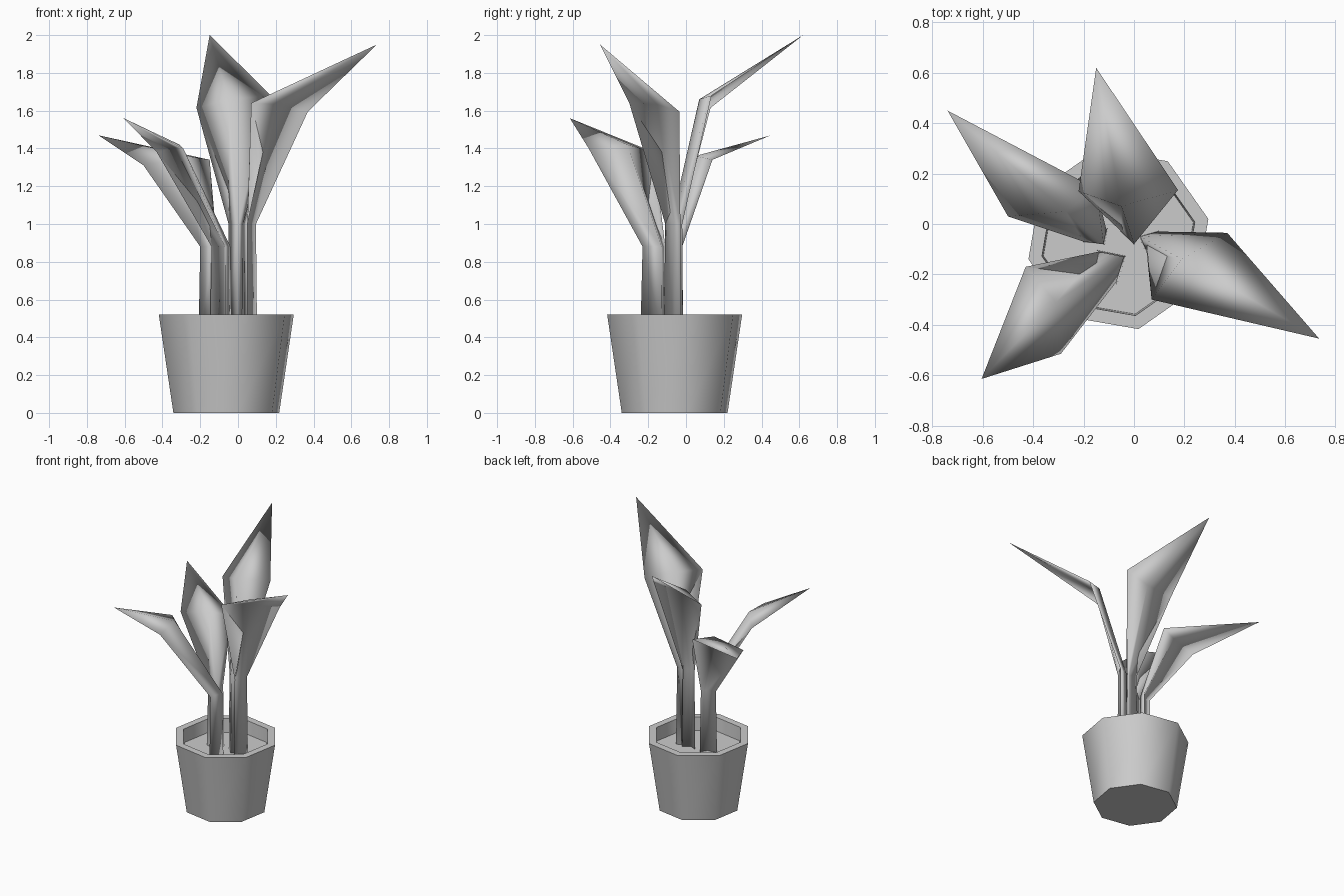
import bpy
import bmesh
from math import cos, sin, pi, radians
from mathutils import Vector

cube = bpy.data.objects.get("Cube")
if cube:
    bpy.data.objects.remove(cube, do_unlink=True)

# Single flat grey for the whole plant
grey = bpy.data.materials.new("light grey")
grey.use_nodes = True
COLOUR = (0.6, 0.6, 0.6, 1.0)
grey.diffuse_color = COLOUR
grey.node_tree.nodes["Principled BSDF"].inputs["Base Color"].default_value = COLOUR

POT_CENTRE = Vector((-0.062, -0.06, 0))
SOIL_Z = 0.42


def loft(name, rings, tip=None, smooth_angle=180):
    """Skin closed rings of points, cap the ends, or finish in a tip point."""
    bm = bmesh.new()
    rows = [[bm.verts.new(p) for p in ring] for ring in rings]
    n = len(rows[0])
    for low, high in zip(rows, rows[1:]):
        for i in range(n):
            j = (i + 1) % n
            bm.faces.new((low[i], low[j], high[j], high[i]))
    bm.faces.new(rows[0][::-1])
    if tip is None:
        bm.faces.new(rows[-1])
    else:
        end = bm.verts.new(tip)
        for i in range(n):
            bm.faces.new((rows[-1][i], rows[-1][(i + 1) % n], end))
    bmesh.ops.recalc_face_normals(bm, faces=bm.faces[:])
    mesh = bpy.data.meshes.new(name)
    bm.to_mesh(mesh)
    bm.free()
    mesh.materials.append(grey)
    obj = bpy.data.objects.new(name, mesh)
    bpy.context.collection.objects.link(obj)
    bpy.ops.object.select_all(action='DESELECT')
    obj.select_set(True)
    bpy.context.view_layer.objects.active = obj
    bpy.ops.object.shade_smooth_by_angle(angle=radians(smooth_angle))
    return obj


def octagon(radius, z):
    angles = [radians(12.6) + i * pi / 4 for i in range(8)]
    return [POT_CENTRE + Vector((radius * cos(a), radius * sin(a), z)) for a in angles]


def section(left, right, ridge):
    """Thin folded leaf section: two rims, the raised midrib and its underside."""
    l, r, u = Vector(left), Vector(right), Vector(ridge)
    under = u.lerp((l + r) / 2, 0.5)
    return [l, u, r, under]


def leaf(name, stem_z, stem, blade, tip):
    """Upright stem that bends out into a wide folded blade and a point."""
    neck = section(*[(x, y, stem_z) for x, y in stem])
    middle = sum(neck, Vector()) / 4
    foot = []
    for p in neck:
        q = middle + (p - middle) * 1.15
        foot.append(Vector((q.x, q.y, SOIL_Z - 0.01)))
    return loft(name, [foot, neck, section(*blade)], tip)


# Pot: tapered wall, flat rim, recessed soil
loft("pot", [octagon(0.287, 0), octagon(0.366, 0.52),
             octagon(0.311, 0.52), octagon(0.305, SOIL_Z)], smooth_angle=50)

# Leaves: stem height, stem (left, right, midrib), blade (same order), tip
leaf("left_leaf", 1.0,
     [(0.05, -0.11), (0.095, -0.03), (0.025, -0.05)],
     [(0.07, -0.30, 1.64), (0.37, -0.035, 1.595), (0.19, -0.14, 1.65)],
     (0.735, -0.455, 1.95))
leaf("back_leaf", 1.0,
     [(-0.05, -0.03), (0.04, -0.02), (0.0, -0.08)],
     [(-0.22, 0.13, 1.615), (0.175, 0.135, 1.68), (-0.05, 0.07, 1.66)],
     (-0.15, 0.62, 2.0))
leaf("right_leaf", 0.88,
     [(-0.20, -0.07), (-0.11, -0.02), (-0.12, -0.08)],
     [(-0.50, 0.03, 1.31), (-0.15, 0.14, 1.34), (-0.27, 0.05, 1.36)],
     (-0.74, 0.45, 1.47))
leaf("front_leaf", 0.88,
     [(-0.14, -0.11), (-0.07, -0.23), (-0.04, -0.13)],
     [(-0.43, -0.17, 1.38), (-0.29, -0.515, 1.40), (-0.31, -0.31, 1.42)],
     (-0.605, -0.615, 1.56))
